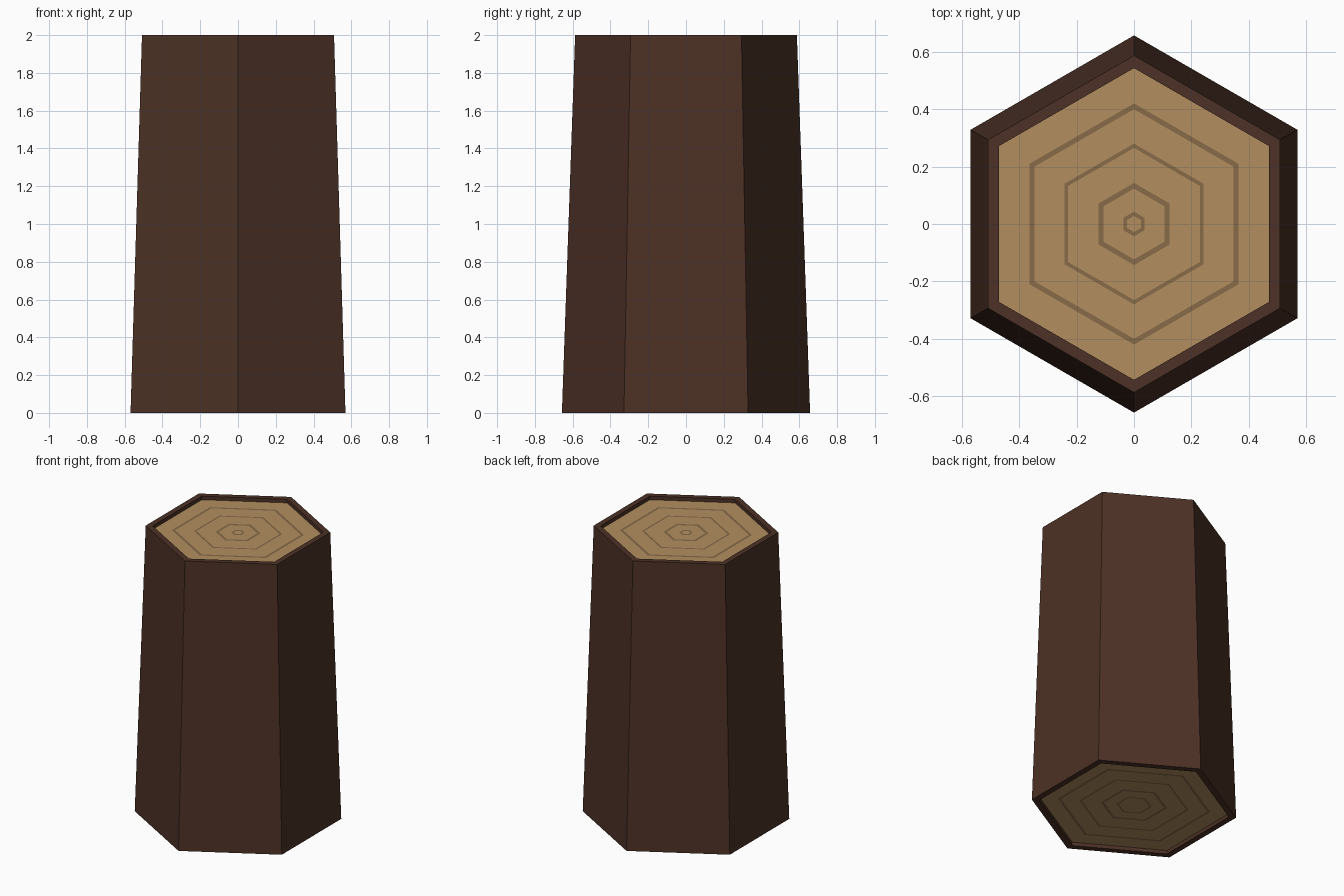
import bpy, bmesh
from math import sin, cos, pi

if "Cube" in bpy.data.objects:
    bpy.data.objects.remove(bpy.data.objects["Cube"])

SIDES = 6
RECESS = 0.025


def material(name, color):
    m = bpy.data.materials.new(name)
    m.diffuse_color = (*color, 1)
    m.use_nodes = True
    m.node_tree.nodes["Principled BSDF"].inputs["Base Color"].default_value = m.diffuse_color
    return m


BARK = material("bark", (0.073, 0.031, 0.019))
WOOD = material("wood", (0.448, 0.270, 0.115))
RING = material("growth_ring", (0.243, 0.147, 0.064))


def lathe(name, profile, mats, slot=lambda i: 0):
    """Six-sided lathe of (radius, z) points; radius 0 closes to a point."""
    bm = bmesh.new()
    rows = []
    for r, z in profile:
        if r == 0:
            rows.append([bm.verts.new((0, 0, z))] * SIDES)
        else:
            rows.append([bm.verts.new((r * cos(pi / 2 + k * 2 * pi / SIDES),
                                       r * sin(pi / 2 + k * 2 * pi / SIDES), z))
                         for k in range(SIDES)])
    for i in range(len(rows) - 1):
        a, b = rows[i], rows[i + 1]
        for k in range(SIDES):
            n = (k + 1) % SIDES
            corners = list(dict.fromkeys((a[k], a[n], b[n], b[k])))
            bm.faces.new(corners).material_index = slot(i)
    me = bpy.data.meshes.new(name)
    bm.to_mesh(me)
    bm.free()
    for m in mats:
        me.materials.append(m)
    ob = bpy.data.objects.new(name, me)
    bpy.context.collection.objects.link(ob)
    return ob


# Tapered bark shell with a rim and shallow lip at both ends
lathe("bark_shell", [(0.61, RECESS), (0.61, 0), (0.657, 0),
                     (0.587, 2), (0.543, 2), (0.543, 2 - RECESS)], [BARK])


# Cut ends: alternating bands of wood and growth rings, slightly recessed
def cut_end(name, radii, z, up):
    profile = [(r, z) for r in radii + [0]]
    ob = lathe(name, profile, [WOOD, RING], lambda i: i % 2)
    if not up:
        ob.data.flip_normals()


cut_end("top_cut", [0.543, 0.42, 0.40, 0.28, 0.265, 0.143, 0.123, 0.043, 0.028],
        2 - RECESS, True)
cut_end("bottom_cut", [0.61, 0.49, 0.47, 0.35, 0.335, 0.213, 0.193, 0.113, 0.098],
        RECESS, False)
